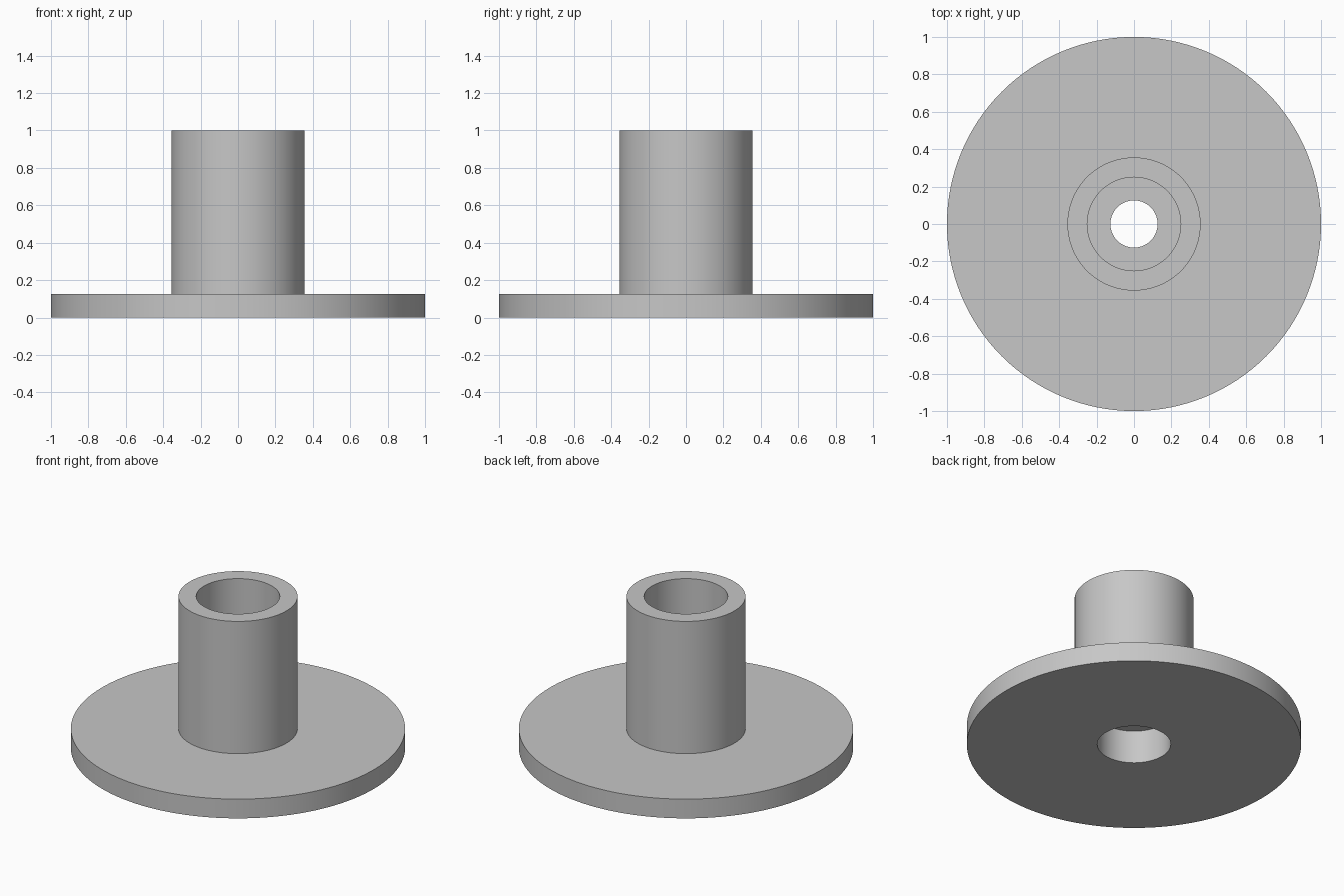
import bpy, bmesh, math

cube = bpy.data.objects.get("Cube")
if cube:
    bpy.data.objects.remove(cube, do_unlink=True)

# Single plain grey
grey = bpy.data.materials.new("plain grey")
grey.use_nodes = True
colour = (0.57, 0.57, 0.57, 1)
grey.diffuse_color = colour
grey.node_tree.nodes["Principled BSDF"].inputs["Base Color"].default_value = colour

SEGMENTS = 128

# Main dimensions
flange_radius, flange_top = 1.0, 0.127
sleeve_radius, sleeve_top = 0.356, 1.0
upper_bore, upper_floor = 0.25, 0.345     # wide bore from the top
web_hole = 0.126                          # narrow hole through the web
lower_bore, lower_ceiling = 0.22, 0.218   # counterbore from below


def lathe(name, profile):
    """Turn a closed (radius, height) profile around the z axis."""
    bm = bmesh.new()
    verts = [bm.verts.new((r, 0, z)) for r, z in profile]
    edges = [bm.edges.new((a, b)) for a, b in zip(verts, verts[1:] + verts[:1])]
    bmesh.ops.spin(bm, geom=verts + edges, cent=(0, 0, 0), axis=(0, 0, 1),
                   angle=math.tau, steps=SEGMENTS, use_merge=True)
    bmesh.ops.remove_doubles(bm, verts=bm.verts[:], dist=1e-5)
    bmesh.ops.recalc_face_normals(bm, faces=bm.faces[:])
    mesh = bpy.data.meshes.new(name)
    bm.to_mesh(mesh)
    bm.free()
    mesh.materials.append(grey)
    obj = bpy.data.objects.new(name, mesh)
    bpy.context.collection.objects.link(obj)
    bpy.ops.object.select_all(action='DESELECT')
    obj.select_set(True)
    bpy.context.view_layer.objects.active = obj
    bpy.ops.object.shade_smooth_by_angle(angle=math.radians(30))
    return obj


# Flange and sleeve turned as one solid, with the stepped bore
lathe("flanged_sleeve", [
    (lower_bore, 0), (flange_radius, 0),
    (flange_radius, flange_top), (sleeve_radius, flange_top),
    (sleeve_radius, sleeve_top), (upper_bore, sleeve_top),
    (upper_bore, upper_floor), (web_hole, upper_floor),
    (web_hole, lower_ceiling), (lower_bore, lower_ceiling),
])
